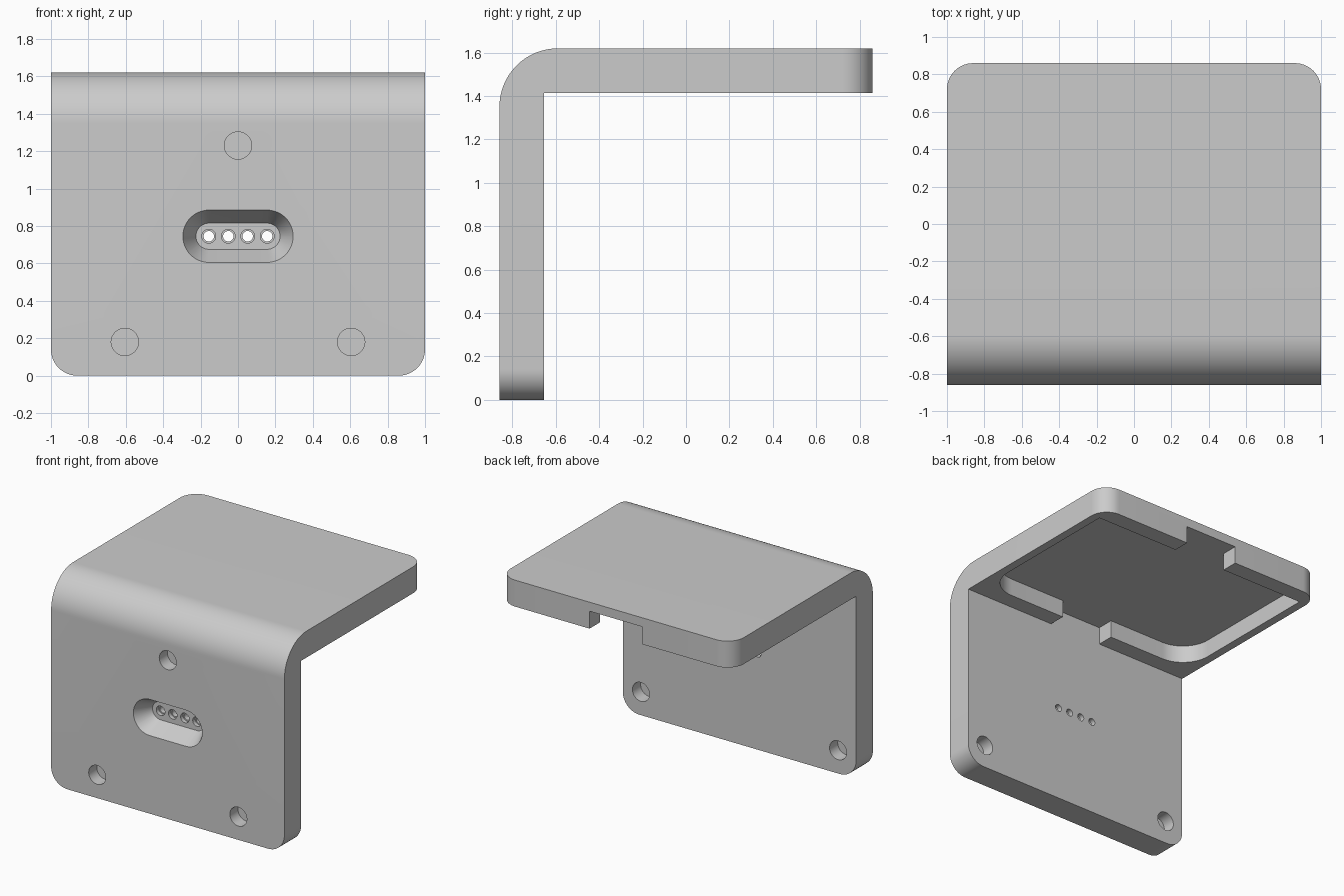
import bpy, bmesh, math
from mathutils import Vector

if "Cube" in bpy.data.objects:
    bpy.data.objects.remove(bpy.data.objects["Cube"])

gray = bpy.data.materials.new("light_gray")
gray.diffuse_color = (0.6, 0.6, 0.6, 1)
gray.use_nodes = True
gray.node_tree.nodes["Principled BSDF"].inputs["Base Color"].default_value = gray.diffuse_color


def make_object(name, bm):
    bmesh.ops.recalc_face_normals(bm, faces=bm.faces)
    me = bpy.data.meshes.new(name)
    bm.to_mesh(me)
    bm.free()
    ob = bpy.data.objects.new(name, me)
    bpy.context.collection.objects.link(ob)
    me.materials.append(gray)
    return ob


def loft(name, rings):
    """Closed solid through rings of equal point count."""
    bm = bmesh.new()
    rows = [[bm.verts.new(p) for p in ring] for ring in rings]
    n = len(rows[0])
    for a, b in zip(rows, rows[1:]):
        for i in range(n):
            j = (i + 1) % n
            bm.faces.new((a[i], a[j], b[j], b[i]))
    bm.faces.new(rows[0])
    bm.faces.new(rows[-1])
    return make_object(name, bm)


def stadium(cx, cz, half, r, y, n=48):
    """Oblong ring facing y; half = 0 gives a circle."""
    pts = []
    for k in range(n + (2 if half else 0)):
        steps = k - 1 if half and k > n // 2 else k
        t = -math.pi / 2 + 2 * math.pi * steps / n
        side = half if (k <= n // 2) else -half
        pts.append((cx + side + r * math.cos(t), y, cz + r * math.sin(t)))
    return pts


# L-shaped body from a side profile
profile = [(-.86, 0), (-.655, 0), (-.655, 1.415), (.86, 1.415), (.86, 1.62), (-.86, 1.62)]
bm = bmesh.new()
ends = [[bm.verts.new((x, y, z)) for y, z in profile] for x in (-1, 1)]
for i in range(6):
    j = (i + 1) % 6
    bm.faces.new((ends[0][i], ends[0][j], ends[1][j], ends[1][i]))
for e in ends:
    bm.faces.new(e)
bmesh.ops.recalc_face_normals(bm, faces=bm.faces)


def round_edges(test, r, segs):
    edges = [e for e in bm.edges if all(test(v.co) for v in e.verts)]
    bmesh.ops.bevel(bm, geom=edges, offset=r, segments=segs, profile=0.5, affect='EDGES')


# Rounded bend, then rounded corners on both plates
round_edges(lambda c: c.y < -.85 and c.z > 1.6, .27, 24)
for s in (-1, 1):
    round_edges(lambda c: c.z < .001 and c.x * s > .99, .14, 14)
    round_edges(lambda c: c.y > .859 and c.x * s > .99, .14, 14)
body = make_object("bracket_body", bm)

cutters = []
# Blind round holes: three in the front, two in the back
for x, z in ((0, 1.23), (-.605, .18), (.605, .18)):
    cutters.append(loft("front_hole_cutter", [stadium(x, z, 0, .073, y) for y in (-.9, -.76)]))
for x in (-.845, .845):
    cutters.append(loft("back_hole_cutter", [stadium(x, .18, 0, .073, y) for y in (-.755, -.6)]))

# Tapered oblong recess and four stepped pin holes
cutters.append(loft("recess_cutter", [
    stadium(0, .745, .155, .16, -.9), stadium(0, .745, .155, .14, -.86),
    stadium(0, .745, .155, .07, -.725)]))
for i in range(4):
    x = (i - 1.5) * .104
    cutters.append(loft("pin_hole_cutter", [
        stadium(x, .745, 0, r, y, 24)
        for r, y in ((.037, -.76), (.037, -.695), (.028, -.695), (.028, -.6))]))

# Underside pocket: square back corners, round front ones, slot through both rims
R, W, F, B, S = .23, .935, -.525, .73, .225
half = [(S, .95), (S, B), (W, B)]
for k in range(17):
    t = math.pi / 2 * k / 16
    half.append((W - R + R * math.cos(t), F + R - R * math.sin(t)))
half += [(S, F), (S, -.655)]
outline = half + [(-x, y) for x, y in reversed(half)]
cutters.append(loft("pocket_cutter", [[(x, y, z) for x, y in outline] for z in (1.35, 1.55)]))

# Cut everything
bpy.context.view_layer.objects.active = body
body.select_set(True)
for c in cutters:
    c.hide_render = True
    m = body.modifiers.new("cut", 'BOOLEAN')
    m.operation, m.solver, m.object = 'DIFFERENCE', 'EXACT', c
    bpy.ops.object.modifier_apply(modifier=m.name)
    bpy.data.objects.remove(c)

bpy.ops.object.shade_smooth_by_angle(angle=math.radians(25))
